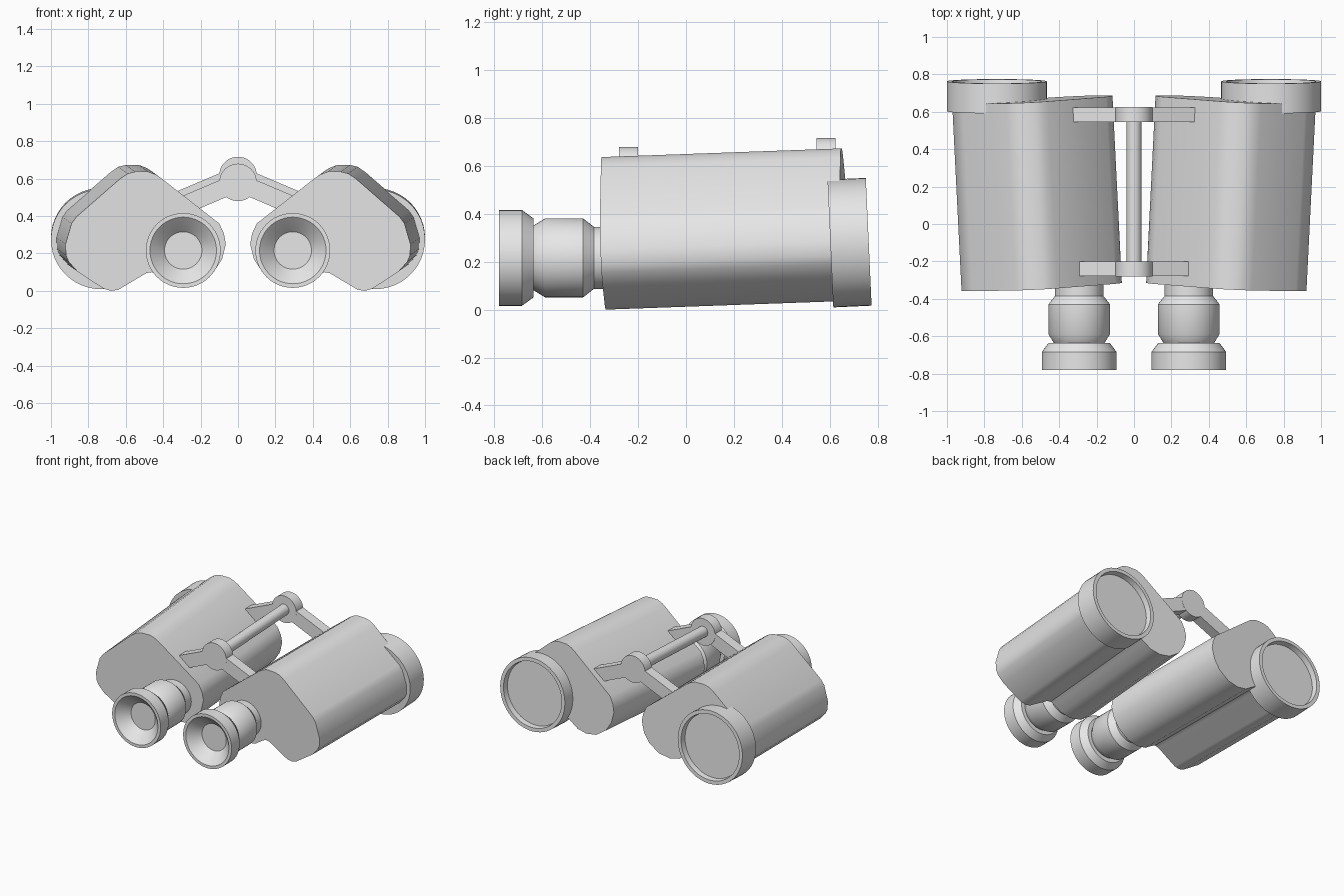
import bpy, bmesh, math
from mathutils import Matrix, Vector

if "Cube" in bpy.data.objects:
    bpy.data.objects.remove(bpy.data.objects["Cube"])

grey = bpy.data.materials.new("plain_grey")
grey.diffuse_color = (0.8, 0.8, 0.8, 1)
grey.use_nodes = True
grey.node_tree.nodes["Principled BSDF"].inputs["Base Color"].default_value = grey.diffuse_color


def finish(name, bm, mirror=True):
    bmesh.ops.recalc_face_normals(bm, faces=bm.faces)
    me = bpy.data.meshes.new(name)
    bm.to_mesh(me)
    bm.free()
    me.materials.append(grey)
    ob = bpy.data.objects.new(name, me)
    bpy.context.collection.objects.link(ob)
    bpy.context.view_layer.objects.active = ob
    ob.select_set(True)
    bpy.ops.object.shade_smooth_by_angle(angle=math.radians(32))
    ob.select_set(False)
    if mirror:
        ob.modifiers.new("mirror", 'MIRROR')
    return ob


def lathe(name, profile, matrix, mirror=True, n=48):
    """Revolve (radius, y) points about the y axis, capping both ends."""
    bm = bmesh.new()
    rings = [[bm.verts.new((r * math.cos(2 * math.pi * i / n), y,
                            r * math.sin(2 * math.pi * i / n))) for i in range(n)]
             for r, y in profile]
    for a, b in zip(rings, rings[1:]):
        for i in range(n):
            j = (i + 1) % n
            bm.faces.new((a[i], a[j], b[j], b[i]))
    bm.faces.new(rings[0])
    bm.faces.new(rings[-1])
    bm.transform(matrix)
    return finish(name, bm, mirror)


def prism(name, points, start, direction):
    """Extrude an (x, z) outline; start(x, z) gives the y of the front face."""
    bm = bmesh.new()
    front = [bm.verts.new((x, start(x, z), z)) for x, z in points]
    back = [bm.verts.new(v.co + Vector(direction)) for v in front]
    bm.faces.new(front)
    bm.faces.new(back)
    n = len(front)
    for i in range(n):
        j = (i + 1) % n
        bm.faces.new((front[i], front[j], back[j], back[i]))
    return finish(name, bm)


# prism housings, splayed outward and upward towards the back
outline = [(0.065, 0.25), (0.075, 0.305), (0.10, 0.36), (0.41, 0.602), (0.44, 0.622),
           (0.48, 0.637), (0.55, 0.637), (0.59, 0.627), (0.63, 0.60), (0.865, 0.395),
           (0.89, 0.36), (0.922, 0.25), (0.92, 0.19), (0.905, 0.155), (0.86, 0.105),
           (0.72, 0.012), (0.68, 0.0), (0.64, 0.006), (0.49, 0.095), (0.46, 0.10),
           (0.43, 0.085), (0.37, 0.045), (0.295, 0.03), (0.21, 0.045), (0.13, 0.10),
           (0.085, 0.17)]
prism("housing", outline, lambda x, z: -0.302 - 0.05 * x - 0.036 * z, (0.05, 1.0, 0.036))

# eyepieces with hollow cups
lathe("eyepiece",
      [(0.10, -0.70), (0.172, -0.775), (0.178, -0.78), (0.20, -0.78), (0.20, -0.685),
       (0.165, -0.637), (0.135, -0.637), (0.165, -0.588), (0.165, -0.43),
       (0.13, -0.385), (0.13, -0.27)],
      Matrix.Translation((0.293, 0, 0.216)))

# objective tubes with recessed lenses, tilted slightly upward
lathe("objective",
      [(0.267, 0.0), (0.267, 0.16), (0.24, 0.16), (0.235, 0.12)],
      Matrix.Translation((0.733, 0.603, 0.276)) @ Matrix.Rotation(math.radians(2.6), 4, 'X'))

# hinge: a hub and a pair of sloping arms at each end
for label, y0, y1, z in (("front", -0.28, -0.20, 0.58), ("rear", 0.545, 0.625, 0.617)):
    lathe(label + "_hinge_hub", [(0.10, y0), (0.10, y1)],
          Matrix.Translation((0, 0, z)), mirror=False)
    prism(label + "_hinge_arm",
          [(0.02, z + 0.045), (0.35, z - 0.095), (0.30, z - 0.18), (0.02, z - 0.06)],
          lambda x, zz, y=y0 + 0.001: y, (0, y1 - y0 - 0.002, 0))

# hinge rod joining the two hubs
slope = math.atan2(0.037, 0.825)
lathe("hinge_rod", [(0.04, -0.22), (0.04, 0.57)],
      Matrix.Translation((0, 0, 0.591)) @ Matrix.Rotation(slope, 4, 'X'), mirror=False, n=32)
